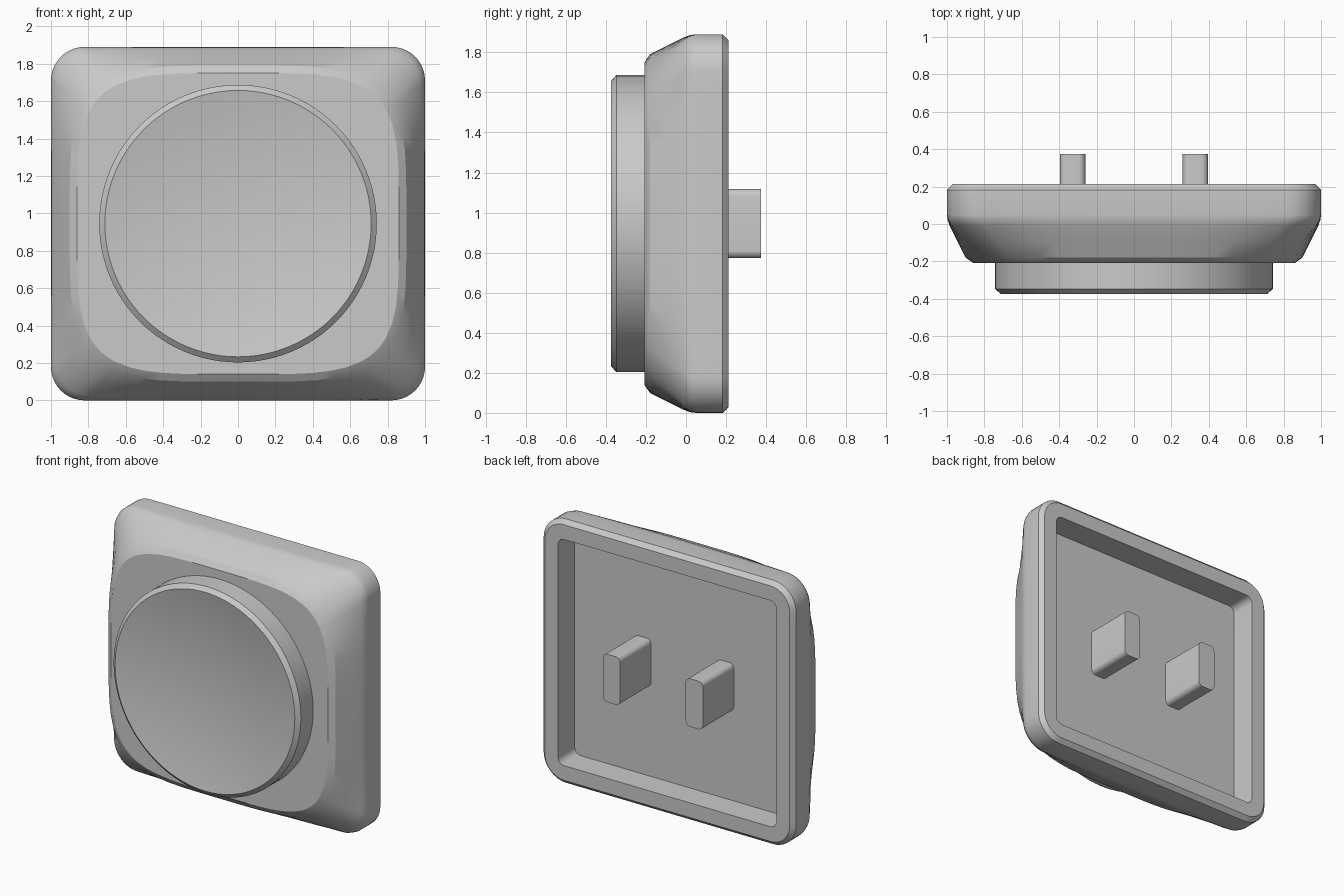
import bpy, bmesh, math

cube = bpy.data.objects.get("Cube")
if cube:
    bpy.data.objects.remove(cube, do_unlink=True)

MID = 0.945  # height of the centre line

grey = bpy.data.materials.new("light_grey")
grey.use_nodes = True
colour = (0.59, 0.59, 0.59, 1)
grey.diffuse_color = colour
grey.node_tree.nodes["Principled BSDF"].inputs["Base Color"].default_value = colour


def rounded_rect(a, b, r, arc=10, side=14):
    """Outline with half sizes a, b and corner radius r, sides subdivided."""
    corners = []
    for q, (sx, sz) in enumerate([(1, 1), (-1, 1), (-1, -1), (1, -1)]):
        cx, cz = sx * (a - r), sz * (b - r)
        angles = [(q + i / arc) * math.pi / 2 for i in range(arc + 1)]
        corners.append([(cx + r * math.cos(t), cz + r * math.sin(t)) for t in angles])
    pts = []
    for q in range(4):
        pts += corners[q]
        (x0, z0), (x1, z1) = corners[q][-1], corners[(q + 1) % 4][0]
        pts += [(x0 + (x1 - x0) * i / side, z0 + (z1 - z0) * i / side) for i in range(1, side)]
    return pts


def soft_square(outline, size, a, b, n=4.3):
    """Project an outline of half sizes `size` onto a superellipse."""
    pts = []
    for x, z in outline:
        u, v = x / size[0], z / size[1]
        s = (abs(u) ** n + abs(v) ** n) ** (-1 / n)
        pts.append((a * u * s, b * v * s))
    return pts


def circle(r, count=96):
    return [(r * math.cos(2 * math.pi * i / count), r * math.sin(2 * math.pi * i / count))
            for i in range(count)]


def mix(p, q, t):
    return [(x + (u - x) * t, z + (v - z) * t) for (x, z), (u, v) in zip(p, q)]


def loft(name, rings, x=0):
    """Skin a list of (y, outline) rings and cap both ends."""
    bm = bmesh.new()
    loops = [[bm.verts.new((px + x, y, pz + MID)) for px, pz in pts] for y, pts in rings]
    for low, high in zip(loops, loops[1:]):
        for i in range(len(low)):
            j = (i + 1) % len(low)
            bm.faces.new((low[i], low[j], high[j], high[i]))
    bm.faces.new(loops[0])
    bm.faces.new(loops[-1])
    bmesh.ops.recalc_face_normals(bm, faces=bm.faces)
    mesh = bpy.data.meshes.new(name)
    bm.to_mesh(mesh)
    bm.free()
    mesh.materials.append(grey)
    obj = bpy.data.objects.new(name, mesh)
    bpy.context.collection.objects.link(obj)
    bpy.ops.object.select_all(action='DESELECT')
    obj.select_set(True)
    bpy.context.view_layer.objects.active = obj
    bpy.ops.object.shade_smooth_by_angle(angle=math.radians(25))
    return obj


# Housing: hollow back, chamfered rim, sides blending into a softer front panel
FLOOR = 0.025
half = (1.0, 0.945)
outer = rounded_rect(*half, 0.18)
rim = rounded_rect(0.97, 0.915, 0.15)
opening = rounded_rect(0.865, 0.81, 0.05)
shoulder = soft_square(outer, half, 0.9, 0.845)
panel = soft_square(outer, half, 0.86, 0.805)
flat = soft_square(outer, half, 0.84, 0.785)
loft("housing", [
    (FLOOR, opening), (0.213, opening), (0.213, rim), (0.183, outer), (0.05, outer),
    (0.02, mix(outer, shoulder, 0.04)), (-0.01, mix(outer, shoulder, 0.15)),
    (-0.095, mix(outer, shoulder, 0.575)), (-0.18, shoulder), (-0.208, panel),
    (-0.208, flat),
])

# Round button with a chamfered edge and a shallow dished face
R, DISH, FACE = 0.712, 0.07, -0.374
button = [(-0.19, circle(0.742)), (-0.348, circle(0.742)), (FACE, circle(R))]
for i in range(11, 0, -1):
    f = i / 12
    button.append((FACE + DISH * (1 - f * f), circle(R * f)))
loft("button", button)

# Two contact pins at the back
pin = rounded_rect(0.068, 0.172, 0.035, arc=6, side=2)
for name, x in (("left_pin", 0.328), ("right_pin", -0.328)):
    loft(name, [(FLOOR - 0.01, pin), (0.375, pin)], x)
